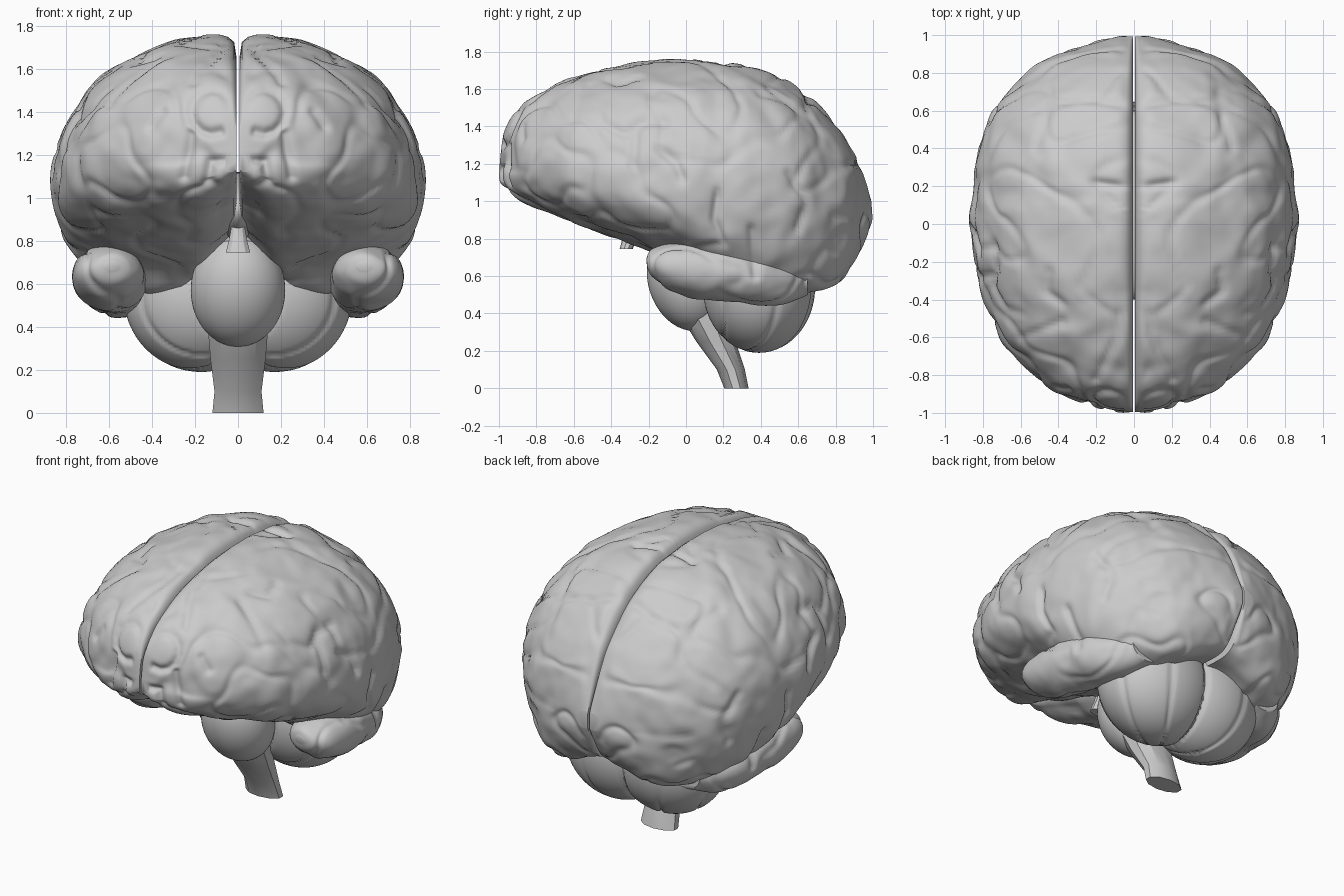
import bpy, bmesh, math
from mathutils import Vector, Matrix, noise

if "Cube" in bpy.data.objects:
    bpy.data.objects.remove(bpy.data.objects["Cube"])

grey = bpy.data.materials.new("matte_grey")
grey.use_nodes = True
grey.diffuse_color = (0.6, 0.6, 0.6, 1)
grey.node_tree.nodes["Principled BSDF"].inputs["Base Color"].default_value = (0.6, 0.6, 0.6, 1)


def spline(stations, count):
    """Resample tuples along a smooth curve through the stations."""
    result = []
    last = len(stations) - 1
    for k in range(count):
        u = k / (count - 1) * last
        i = min(int(u), last - 1)
        t = u - i
        quad = [stations[max(0, min(last, i + o))] for o in (-1, 0, 1, 2)]
        result.append([0.5 * (2 * b + (c - a) * t + (2 * a - 5 * b + 4 * c - d) * t ** 2
                              + (3 * b - a - 3 * c + d) * t ** 3) for a, b, c, d in zip(*quad)])
    return result


def loft(rings):
    """Skin closed rings of points and cap both ends."""
    bm = bmesh.new()
    loops = [[bm.verts.new(p) for p in ring] for ring in rings]
    for a, b in zip(loops, loops[1:]):
        for i in range(len(a)):
            j = (i + 1) % len(a)
            bm.faces.new((a[i], a[j], b[j], b[i]))
    bm.faces.new(loops[0])
    bm.faces.new(loops[-1])
    return bm


def ball(center, radii, tilt=0.0, segments=64):
    bm = bmesh.new()
    matrix = (Matrix.Translation(center) @ Matrix.Rotation(tilt, 4, 'X')
              @ Matrix.Diagonal((*radii, 1)))
    bmesh.ops.create_uvsphere(bm, u_segments=segments, v_segments=segments // 2,
                              radius=1, matrix=matrix)
    return bm


def displace(bm, depth):
    """Push every vertex along its normal by depth(position, normal)."""
    bmesh.ops.recalc_face_normals(bm, faces=bm.faces)
    bm.normal_update()
    moves = [(v, v.normal * depth(v.co, v.normal)) for v in bm.verts]
    for v, move in moves:
        v.co += move


def finish(name, bm, mirrored=False, angle=65):
    bmesh.ops.recalc_face_normals(bm, faces=bm.faces)
    mesh = bpy.data.meshes.new(name)
    bm.to_mesh(mesh)
    bm.free()
    mesh.materials.append(grey)
    mesh.shade_smooth()
    mesh.set_sharp_from_angle(angle=math.radians(angle))
    obj = bpy.data.objects.new(name, mesh)
    bpy.context.collection.objects.link(obj)
    if mirrored:
        mirror = obj.modifiers.new("Mirror", 'MIRROR')
        mirror.use_mirror_merge = False


# Main furrows drawn on the side (y, z), the top (x, y) and the front (x, z)
side_furrows = [
    [(-.47, 1.5), (-.45, 1.42), (-.33, 1.36), (-.27, 1.4), (-.28, 1.2)],
    [(-.15, 1.28), (-.05, 1.2), (-.02, 1.12)],
    [(.17, 1.04), (.15, .9), (.2, .78), (.05, .75)],
    [(.78, .92), (.93, .92)],
    [(.55, 1.15), (.65, 1.0), (.6, .85)],
    [(.58, .42), (.65, .6), (.75, .75), (.8, .72)],
    [(.35, .85), (.37, .6)],
    [(-.25, 1.42), (-.1, 1.43)],
]
top_furrows = [
    [(.06, .63), (.3, .67), (.45, .6), (.52, .4)],
    [(.38, -.52), (.6, -.6)],
    [(.45, -.25), (.47, -.36), (.38, -.42)],
    [(.72, -.2), (.8, -.4)],
    [(.05, -.36), (.09, -.6), (.2, -.82)],
    [(.05, .2), (.2, .22)],
]
ring = [(.12 + .1 * math.cos(a * .5), 1.4 + .1 * math.sin(a * .5)) for a in range(-4, 7)]
front_furrows = [ring, [(.03, 1.18), (.13, 1.17), (.15, 1.08), (.05, 1.05)],
                 [(.22, 1.3), (.25, 1.1)], [(.35, 1.4), (.4, 1.33)]]


def furrow(px, py, lines):
    best = 1.0
    for line in lines:
        for (ax, ay), (bx, by) in zip(line, line[1:]):
            dx, dy = bx - ax, by - ay
            t = max(0, min(1, ((px - ax) * dx + (py - ay) * dy) / (dx * dx + dy * dy)))
            best = min(best, math.hypot(px - ax - t * dx, py - ay - t * dy))
    return math.exp(-(best / .022) ** 2)


def folds(p, n):
    """Soft winding ridges with narrow creases between them."""
    if p.x < .03:
        return 0
    warp = p + .06 * noise.noise_vector(p * 3)
    bump = .014 * noise.noise(warp * 5.5) + .006 * noise.noise(warp * 11)
    crease = .011 * math.exp(-(noise.noise(warp * 3.4 + Vector((7, 3, 1))) / .08) ** 2)
    cut = (furrow(p.y, p.z, side_furrows) * max(0, n.x) ** 2
           + furrow(p.x, p.y, top_furrows) * max(0, n.z) ** 2
           + furrow(p.x, p.z, front_furrows) * max(0, -n.y) ** 2)
    return (bump - crease - .022 * cut + .003) * min(1, (p.x - .03) / .05)


# Cerebral hemispheres: y, half width, bottom, widest height, top
stations = [
    (-.995, .06, 1.1, 1.16, 1.22), (-.97, .2, 1.06, 1.18, 1.38), (-.9, .38, 1.0, 1.18, 1.49),
    (-.8, .52, .96, 1.17, 1.57), (-.6, .7, .88, 1.14, 1.67), (-.3, .82, .77, 1.1, 1.74),
    (0, .86, .65, 1.07, 1.76), (.15, .85, .53, 1.07, 1.75), (.35, .825, .45, 1.06, 1.72),
    (.6, .74, .41, 1.03, 1.6), (.8, .55, .43, .98, 1.41), (.89, .41, .53, .96, 1.27),
    (.96, .22, .72, .95, 1.1), (.992, .07, .85, .95, 1.0),
]


def hemisphere_ring(y, width, low, mid, high):
    points = []
    gap, steps = .018, 100
    # The underside hollows out towards the back to seat the cerebellum
    hollow = .1 + .22 * max(0, min(1, y / .3))
    for k in range(steps + 1):
        a = math.pi * k / steps
        s, c = max(0, math.sin(a)), math.cos(a)
        power = 2 / 2.1 if c > 0 else 2 / 2.5
        x = gap + (width - gap) * s ** power
        rise = abs(c) ** power
        if c > 0:
            z = mid + (high - mid) * (rise - .05 * math.exp(-(x - gap) / .025))
        else:
            z = mid - (mid - low) * rise * (1 - .38 * math.exp(-(x / hollow) ** 2))
        points.append(Vector((x, y, z)))
    top, bottom = points[0].z, points[-1].z
    points += [Vector((.006, y, bottom + (top - bottom) * k / 12)) for k in range(1, 12)]
    return points


cerebrum = loft([hemisphere_ring(*s) for s in spline(stations, 200)])
displace(cerebrum, folds)
finish("cerebral_hemisphere", cerebrum, True)

# Temporal lobe tips, sinking into the hemispheres: y, centre x, centre z, radius x, radius z
path = [
    (-.21, .585, .68, .03, .02), (-.18, .59, .67, .1, .07), (-.08, .6, .65, .16, .125),
    (.1, .6, .63, .17, .15), (.3, .58, .61, .17, .15), (.5, .53, .58, .15, .13),
    (.65, .45, .58, .1, .08),
]
circle = [(math.cos(2 * math.pi * k / 64), math.sin(2 * math.pi * k / 64)) for k in range(64)]
temporal = loft([[Vector((cx + rx * c, y, cz + rz * s)) for c, s in circle]
                 for y, cx, cz, rx, rz in spline(path, 80)])
displace(temporal, folds)
finish("temporal_lobe", temporal, True)


# Cerebellum halves with fan-shaped slices
def slices(p, n):
    turn = math.atan2(p.y - .2, p.x)
    return -.012 * math.exp(-(math.sin(turn * 6) / .16) ** 2)


cerebellum = ball((.17, .39, .54), (.36, .3, .35), segments=120)
displace(cerebellum, slices)
finish("cerebellum", cerebellum, True)

# Brain stem: bulging pons above a tapering stalk
finish("pons", ball((0, 0, .57), (.22, .2, .27), .35))
stalk = [(-.02, .85, .15, .12), (.02, .6, .16, .14), (.08, .42, .15, .13),
         (.16, .25, .135, .105), (.24, .1, .115, .075), (.27, 0, .125, .065)]
ten = [(math.cos(math.pi * (k + .5) / 5), math.sin(math.pi * (k + .5) / 5)) for k in range(10)]
finish("brain_stem", loft([[Vector((rx * c, y + ry * s, z)) for c, s in ten]
                           for y, z, rx, ry in stalk]), angle=30)

# Inner core joining the halves, and the small nerve crossing under the front
finish("inner_core", ball((0, .1, .95), (.1, .5, .17)))
crossing = [(-.29, .88, .03, .03), (-.3, .8, .045, .04), (-.32, .745, .06, .035)]
finish("nerve_crossing", loft([[Vector((rx * c, y + ry * s, z)) for c, s in ten]
                               for y, z, rx, ry in crossing]), angle=30)
